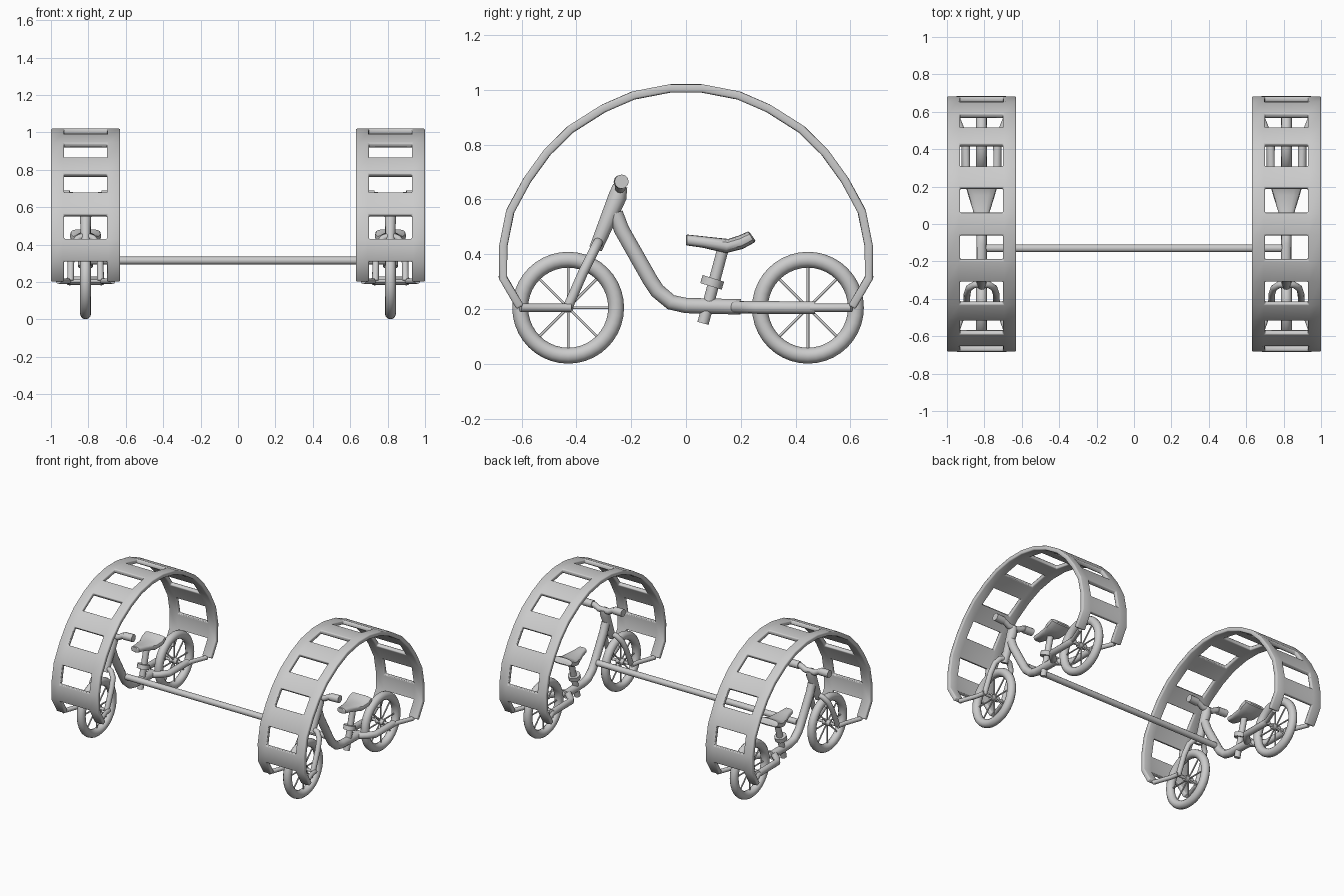
import bpy, bmesh, math
from mathutils import Vector

if "Cube" in bpy.data.objects:
    bpy.data.objects.remove(bpy.data.objects["Cube"])

CX = 0.815
AXLE_Z = 0.205


def finish(obj, angle=40):
    bpy.ops.object.select_all(action='DESELECT')
    bpy.context.view_layer.objects.active = obj
    obj.select_set(True)
    bpy.ops.object.shade_smooth_by_angle(angle=math.radians(angle))
    return obj


def add(name, bm, cx, angle=40):
    bmesh.ops.recalc_face_normals(bm, faces=bm.faces)
    me = bpy.data.meshes.new(name)
    bm.to_mesh(me)
    bm.free()
    obj = bpy.data.objects.new(name, me)
    obj.location.x = cx
    bpy.context.collection.objects.link(obj)
    return finish(obj, angle)


def tube(name, pts, r, cx=0, radii=None):
    """Round capped tube along a list of points."""
    cu = bpy.data.curves.new(name, 'CURVE')
    cu.dimensions = '3D'
    cu.bevel_depth = r
    cu.bevel_resolution = 4
    cu.use_fill_caps = True
    sp = cu.splines.new('POLY')
    sp.points.add(len(pts) - 1)
    for i, p in enumerate(pts):
        sp.points[i].co = (*p, 1)
        sp.points[i].radius = radii[i] if radii else 1
    obj = bpy.data.objects.new(name, cu)
    obj.location.x = cx
    bpy.context.collection.objects.link(obj)
    bpy.ops.object.select_all(action='DESELECT')
    bpy.context.view_layer.objects.active = obj
    obj.select_set(True)
    bpy.ops.object.convert(target='MESH')
    return finish(bpy.context.view_layer.objects.active, 50)


def canopy(cx):
    # arch band with a window in every other segment
    half = [(-.605, .207), (-.667, .312), (-.667, .43), (-.642, .555), (-.578, .673),
            (-.508, .77), (-.42, .857), (-.303, .931), (-.19, .98), (-.06, 1.005)]
    prof = half + [(-y, z) for y, z in reversed(half)]
    xs = [-.185, -.115, .115, .185]
    bm = bmesh.new()
    rows = [[bm.verts.new((x, y, z)) for x in xs] for y, z in prof]
    last = len(prof) - 2
    for i in range(len(prof) - 1):
        k = min(i, last - i)
        for j in range(3):
            if j == 1 and k % 2 == 0 and k <= 8:
                continue
            bm.faces.new((rows[i][j], rows[i + 1][j], rows[i + 1][j + 1], rows[i][j + 1]))
    obj = add("canopy_band", bm, cx)
    m = obj.modifiers.new("thickness", 'SOLIDIFY')
    m.thickness = 0.03
    m.offset = 0
    m = obj.modifiers.new("rounding", 'BEVEL')
    m.width = 0.007
    m.segments = 2
    m.limit_method = 'ANGLE'
    m.angle_limit = math.radians(50)


def wheel(name, cx, y):
    bpy.ops.mesh.primitive_torus_add(location=(cx, y, AXLE_Z), rotation=(0, math.pi / 2, 0),
                                     major_radius=.175, minor_radius=.029,
                                     major_segments=40, minor_segments=12)
    bpy.context.object.name = name + "_tyre"
    finish(bpy.context.object, 60)
    for k in range(4):
        a = k * math.pi / 4
        d = Vector((0, math.cos(a), math.sin(a))) * .16
        c = Vector((0, y, AXLE_Z))
        tube(name + "_spoke", [c - d, c + d], .005, cx)
    tube(name + "_hub", [(-.03, y, AXLE_Z), (.03, y, AXLE_Z)], .02, cx)
    tube(name + "_axle", [(-.1, y, AXLE_Z), (.1, y, AXLE_Z)], .01, cx)


def seat(cx):
    # lofted saddle: y, centre z, half height, half width, slant
    secs = [(-.0, .452, .017, .024, 0), (.004, .452, .02, .032, 0), (.06, .445, .021, .042, 0),
            (.15, .43, .026, .07, .004), (.2, .444, .024, .084, -.008),
            (.238, .463, .02, .08, -.012), (.243, .465, .014, .065, -.01)]
    bm = bmesh.new()
    n = 16
    rings = []
    for y, z, h, w, s in secs:
        ring = []
        for k in range(n):
            a = 2 * math.pi * k / n
            c, d = math.cos(a), math.sin(a)
            c = math.copysign(abs(c) ** .7, c)
            d = math.copysign(abs(d) ** .7, d)
            ring.append(bm.verts.new((w * c, y + s * d, z + h * d)))
        rings.append(ring)
    for a, b in zip(rings, rings[1:]):
        for k in range(n):
            bm.faces.new((a[k], a[(k + 1) % n], b[(k + 1) % n], b[k]))
    bm.faces.new(rings[0])
    bm.faces.new(rings[-1])
    add("seat", bm, cx)


def bike(cx):
    canopy(cx)
    wheel("front_wheel", cx, -.43)
    wheel("rear_wheel", cx, .445)
    # steering column and fork
    tube("steering_column", [(0, -.24, .65), (0, -.25, .61), (0, -.33, .42)], .028, cx, [.95, 1.2, .85])
    right = [(.08, -.432, AXLE_Z), (.078, -.375, .335), (.068, -.343, .4), (.04, -.325, .435)]
    tube("fork", right + [(0, -.318, .45)] + [(-x, y, z) for x, y, z in reversed(right)], .018, cx)
    # handlebar with thicker grips
    tube("handlebar", [(-.15, -.235, .665), (-.075, -.238, .663), (-.04, -.24, .643),
                       (.04, -.24, .643), (.075, -.238, .663), (.15, -.235, .665)], .02, cx)
    for s in (-1, 1):
        tube("grip", [(s * .085, -.238, .664), (s * .155, -.235, .665)], .026, cx)
    # swept main frame tube
    tube("frame_tube", [(0, -.258, .55), (0, -.235, .49), (0, -.13, .305), (0, -.105, .267),
                        (0, -.055, .225), (0, 0, .213), (0, .2, .208)], .028, cx)
    for s in (-1, 1):
        tube("rear_stay", [(0, .17, .208), (s * .05, .215, .207), (s * .085, .26, .206),
                           (s * .085, .47, AXLE_Z)], .023, cx)
        # struts joining the axles to the canopy
        tube("front_strut", [(s * .09, -.42, AXLE_Z), (s * .1, -.48, AXLE_Z),
                             (s * .145, -.605, AXLE_Z)], .015, cx)
        tube("rear_strut", [(s * .09, .44, AXLE_Z), (s * .1, .49, AXLE_Z),
                            (s * .145, .605, AXLE_Z)], .015, cx)
    # seat post and clamp
    tube("seat_post", [(0, .062, .148), (0, .135, .42)], .021, cx)
    tube("seat_clamp", [(0, .091, .283), (0, .1, .312)], .041, cx)
    seat(cx)


for cx in (-CX, CX):
    bike(cx)
# bar linking both bikes
tube("cross_bar", [(-.79, -.13, .315), (.79, -.13, .315)], .021)
